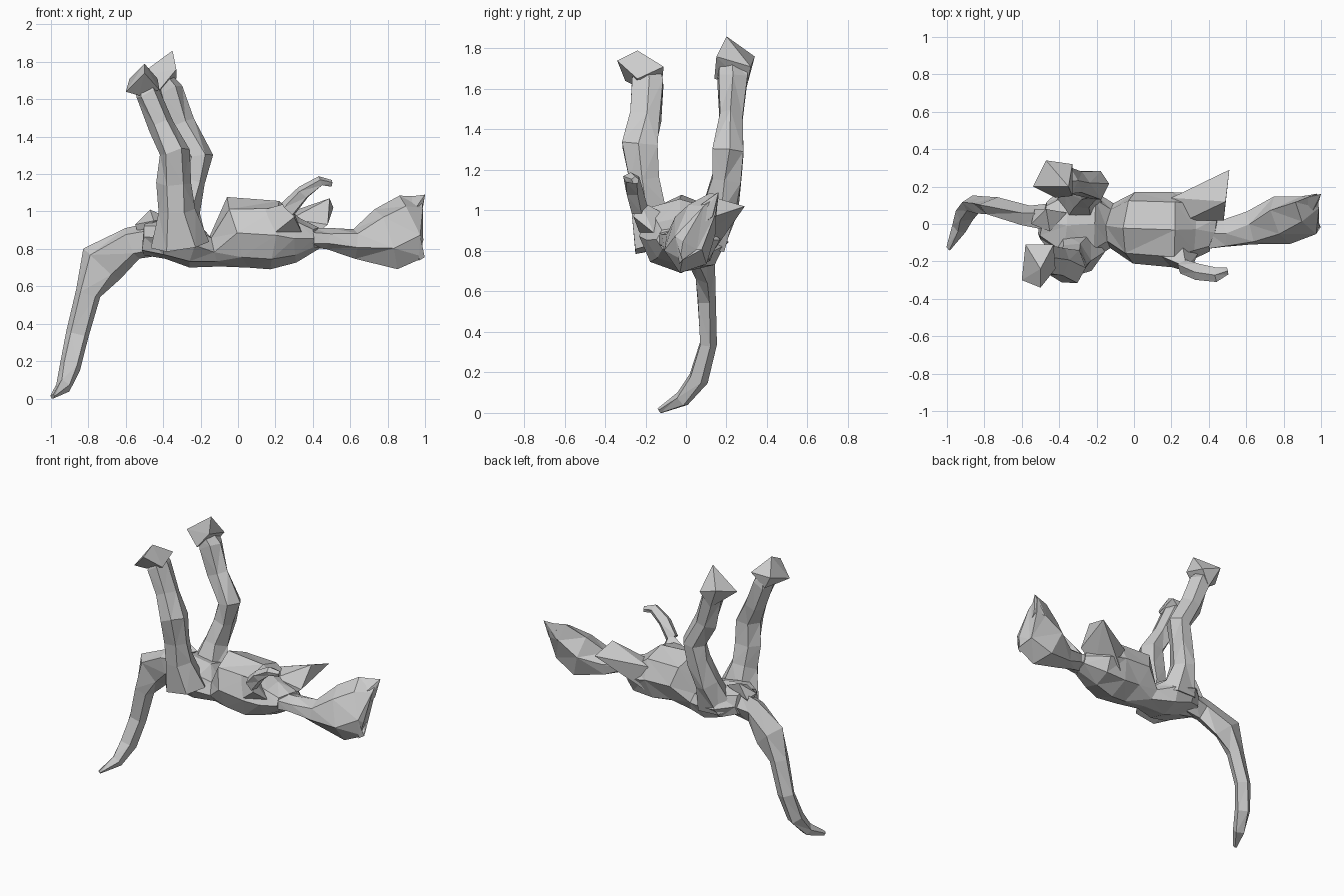
import bpy, bmesh, math, random
from mathutils import Vector

random.seed(4)


def loft(name, ref, stations, n=6, jitter=0.008):
    """Faceted tube; station = x, y, z, side radius, up radius, optional roll."""
    bm = bmesh.new()
    pts = [Vector(s[:3]) for s in stations]
    ref = Vector(ref)
    rings = []
    for i, st in enumerate(stations):
        t = (pts[min(i + 1, len(pts) - 1)] - pts[max(i - 1, 0)]).normalized()
        s = ref.cross(t).normalized()
        u = t.cross(s)
        a = st[5] if len(st) > 5 else 0
        s, u = s * math.cos(a) - u * math.sin(a), u * math.cos(a) + s * math.sin(a)
        ring = []
        for k in range(n):
            w = 2 * math.pi * k / n + math.pi / 2
            j = Vector([random.uniform(-jitter, jitter) for _ in range(3)])
            ring.append(bm.verts.new(pts[i] + s * math.cos(w) * st[3] * 1.06
                                     + u * math.sin(w) * st[4] + j))
        rings.append(ring)
    for r, q in zip(rings, rings[1:]):
        for k in range(n):
            m = (k + 1) % n
            bm.faces.new((r[k], r[m], q[m], q[k]))
    bm.faces.new(rings[0][::-1])
    bm.faces.new(rings[-1])
    finish(name, bm)


def hull(name, points):
    """Convex faceted lump."""
    bm = bmesh.new()
    for p in points:
        bm.verts.new(p)
    out = bmesh.ops.convex_hull(bm, input=bm.verts)
    bmesh.ops.delete(bm, geom=list(set(v for v in out["geom_interior"]
                     if isinstance(v, bmesh.types.BMVert))), context='VERTS')
    finish(name, bm)


def finish(name, bm):
    bmesh.ops.triangulate(bm, faces=bm.faces)
    bmesh.ops.recalc_face_normals(bm, faces=bm.faces)
    me = bpy.data.meshes.new(name)
    bm.to_mesh(me)
    bm.free()
    bpy.context.collection.objects.link(bpy.data.objects.new(name, me))


X, Y, Z = (1, 0, 0), (0, 1, 0), (0, 0, 1)

# Pelvis, waist, chest and neck in one run
loft("torso", Z, [
    (-0.49, 0.02, 0.87, 0.10, 0.09),
    (-0.38, 0.00, 0.86, 0.20, 0.11),
    (-0.23, 0.00, 0.83, 0.18, 0.12),
    (-0.12, -0.01, 0.80, 0.12, 0.09),
    (0.00, -0.02, 0.90, 0.18, 0.19),
    (0.20, -0.03, 0.89, 0.19, 0.185),
    (0.32, -0.02, 0.86, 0.17, 0.12),
    (0.43, -0.05, 0.87, 0.10, 0.06)], n=8)

# Long neck flaring into the slanted head
loft("head", Z, [
    (0.40, -0.05, 0.87, 0.09, 0.055),
    (0.48, -0.05, 0.865, 0.08, 0.06),
    (0.62, -0.02, 0.84, 0.09, 0.08, 0.2),
    (0.79, 0.02, 0.86, 0.12, 0.18, 0.35),
    (0.93, 0.05, 0.93, 0.08, 0.19, 0.45),
    (0.975, 0.065, 0.92, 0.045, 0.20, 0.48)], jitter=0.005)

# Tip of the head leaning outward
hull("head_tip", [(1.0, 0.16, 1.10), (0.92, 0.14, 1.09), (0.98, 0.13, 0.98),
                  (0.95, 0.00, 0.88), (0.93, 0.02, 1.00), (0.90, 0.15, 0.98)])

# Curling tail
loft("tail", Y, [
    (-0.44, 0.03, 0.86, 0.09, 0.08),
    (-0.57, 0.04, 0.84, 0.09, 0.06),
    (-0.73, 0.09, 0.73, 0.125, 0.05),
    (-0.80, 0.10, 0.57, 0.065, 0.05),
    (-0.86, 0.105, 0.35, 0.06, 0.045),
    (-0.90, 0.06, 0.18, 0.055, 0.055),
    (-0.935, -0.02, 0.075, 0.04, 0.045),
    (-0.99, -0.13, 0.018, 0.012, 0.015)], n=5, jitter=0.004)

# Raised legs
loft("front_leg", X, [
    (-0.31, -0.15, 0.83, 0.11, 0.16),
    (-0.33, -0.19, 1.02, 0.09, 0.10),
    (-0.34, -0.21, 1.16, 0.08, 0.09),
    (-0.34, -0.23, 1.33, 0.09, 0.085),
    (-0.41, -0.20, 1.47, 0.08, 0.075),
    (-0.48, -0.19, 1.64, 0.08, 0.07),
    (-0.50, -0.19, 1.70, 0.07, 0.05)])
loft("back_leg", X, [
    (-0.30, 0.10, 0.84, 0.10, 0.14),
    (-0.28, 0.17, 1.02, 0.09, 0.08),
    (-0.24, 0.20, 1.17, 0.08, 0.07),
    (-0.21, 0.21, 1.30, 0.085, 0.08),
    (-0.31, 0.22, 1.47, 0.065, 0.08),
    (-0.37, 0.23, 1.66, 0.08, 0.075),
    (-0.40, 0.23, 1.72, 0.07, 0.06)])

# Blocky feet
hull("front_foot", [(-0.60, -0.30, 1.65), (-0.50, -0.34, 1.75), (-0.58, -0.11, 1.72),
                    (-0.50, -0.24, 1.80), (-0.43, -0.11, 1.72), (-0.42, -0.24, 1.66),
                    (-0.53, -0.12, 1.63), (-0.53, -0.26, 1.63)])
hull("back_foot", [(-0.47, 0.34, 1.77), (-0.35, 0.20, 1.87), (-0.54, 0.20, 1.73),
                   (-0.33, 0.32, 1.72), (-0.33, 0.15, 1.77), (-0.42, 0.14, 1.66),
                   (-0.40, 0.30, 1.62)])

# Shoulder and thin hooked arm on the front side
hull("front_shoulder", [(0.14, -0.17, 1.02), (0.28, -0.23, 1.06), (0.30, -0.26, 0.98),
                        (0.20, -0.23, 0.90), (0.34, -0.16, 0.90), (0.26, -0.12, 1.00)])
loft("front_arm", Z, [
    (0.27, -0.23, 1.02, 0.04, 0.05),
    (0.35, -0.26, 1.11, 0.045, 0.04),
    (0.44, -0.27, 1.17, 0.04, 0.03),
    (0.50, -0.25, 1.16, 0.02, 0.02)], n=5, jitter=0.004)

# Wide triangular arm on the far side
hull("back_arm", [(0.20, 0.14, 0.98), (0.22, 0.13, 0.80), (0.28, 0.02, 0.97),
                  (0.36, 0.02, 0.84), (0.51, 0.29, 1.03), (0.49, 0.12, 1.08),
                  (0.48, 0.02, 0.94)])

# Small lump at the tail root
hull("tail_root", [(-0.55, 0.00, 0.94), (-0.53, 0.08, 0.92), (-0.47, 0.08, 1.02),
                   (-0.45, -0.04, 0.96), (-0.52, 0.03, 0.85), (-0.36, 0.06, 0.97)])

# Rest the tail tip on the ground
objs = list(bpy.data.objects)
low = min(v.co.z for o in objs for v in o.data.vertices)
for o in objs:
    o.location.z = -low
